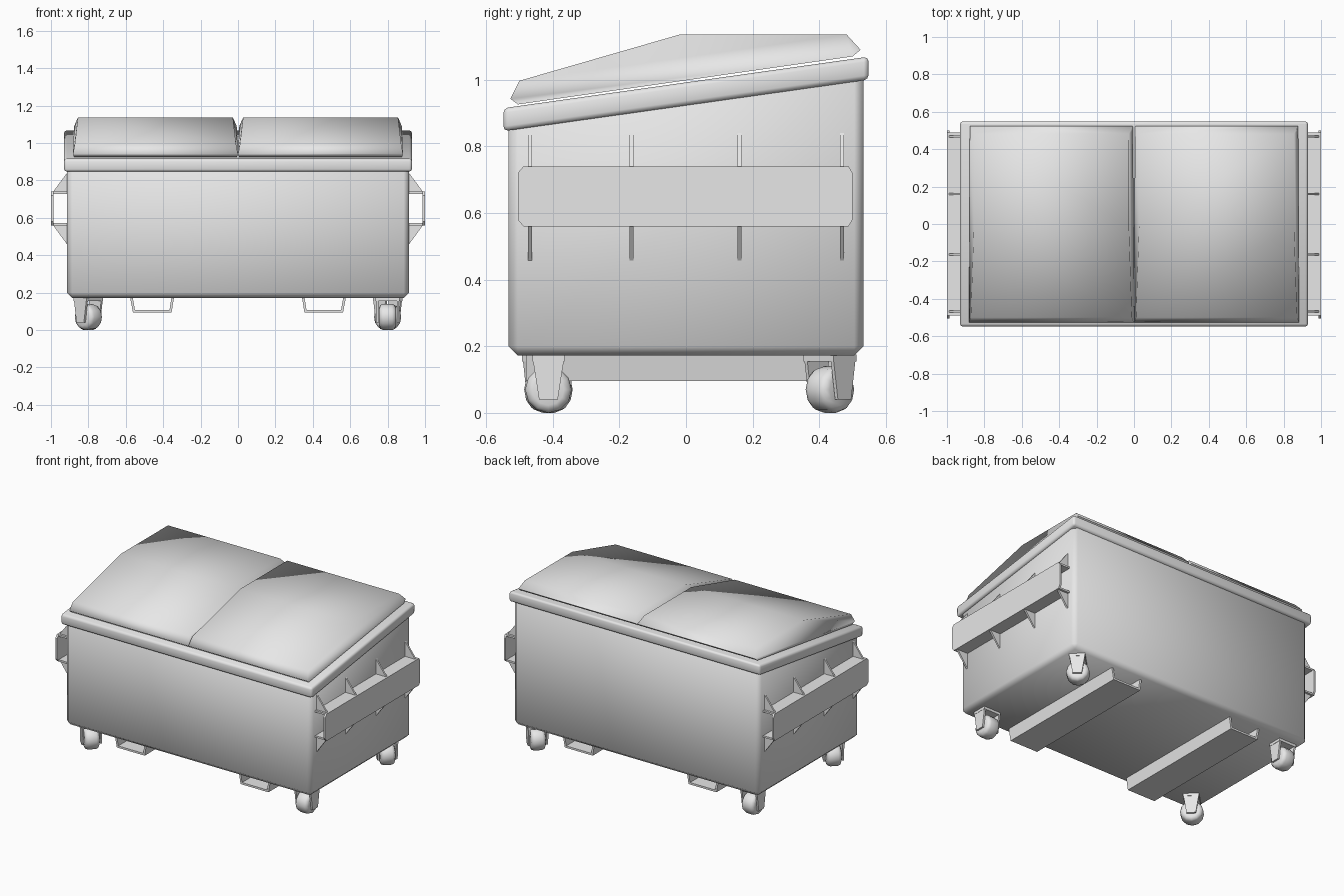
import bpy, bmesh, math
from mathutils import Matrix, Vector

cube = bpy.data.objects.get("Cube")
if cube:
    bpy.data.objects.remove(cube)

GREY = (0.8, 0.8, 0.8, 1.0)
paint = bpy.data.materials.new("grey_paint")
paint.use_nodes = True
paint.diffuse_color = GREY
paint.node_tree.nodes["Principled BSDF"].inputs["Base Color"].default_value = GREY

SLOPE = 0.141  # rise of the rim from front to back


def finish(name, bm, smooth=None, bevel=0, segments=1, matrix=None):
    """Turn a bmesh into a named object, bevelled and shaded."""
    if bevel:
        bmesh.ops.bevel(bm, geom=bm.edges[:], offset=bevel, segments=segments,
                        profile=0.5, affect='EDGES')
    if matrix:
        bm.transform(matrix)
    bmesh.ops.recalc_face_normals(bm, faces=bm.faces[:])
    mesh = bpy.data.meshes.new(name)
    bm.to_mesh(mesh)
    bm.free()
    mesh.materials.append(paint)
    if smooth:
        mesh.polygons.foreach_set("use_smooth", [True] * len(mesh.polygons))
        mesh.set_sharp_from_angle(angle=math.radians(smooth))
    obj = bpy.data.objects.new(name, mesh)
    bpy.context.collection.objects.link(obj)
    return obj


def prism(points, axis, lo, hi):
    """Extrude a profile along x (points are y,z) or y (points are x,z)."""
    bm = bmesh.new()
    rings = []
    for d in (lo, hi):
        rings.append([bm.verts.new((d, a, b) if axis == 'x' else (a, d, b))
                      for a, b in points])
    bm.faces.new(rings[0])
    bm.faces.new(rings[1])
    n = len(points)
    for i in range(n):
        j = (i + 1) % n
        bm.faces.new((rings[0][i], rings[0][j], rings[1][j], rings[1][i]))
    return bm


def sloped(y, bottom, top, flat_bottom=False):
    """Side profile whose edges follow the slope of the rim."""
    k = 0 if flat_bottom else SLOPE
    return [(-y, bottom - k * y), (y, bottom + k * y),
            (y, top + SLOPE * y), (-y, top - SLOPE * y)]


def rect(a0, a1, b0, b1):
    return [(a0, b0), (a1, b0), (a1, b1), (a0, b1)]


# Bin body and the rounded rim around its top
finish("body", prism(sloped(0.533, 0.172, 0.96, True), 'x', -0.914, 0.914),
       smooth=50, bevel=0.028)
finish("rim", prism(sloped(0.548, 0.923, 0.992), 'x', -0.93, 0.93),
       smooth=60, bevel=0.014, segments=2)

# Two lids: side profile plus how far each point is drawn in sideways
LID = [(-0.505, 0.926, 0.004), (-0.527, 0.943, 0), (-0.5, 0.997, 0.01),
       (-0.018, 1.136, 0.026), (0.482, 1.136, 0.026), (0.524, 1.09, 0.006),
       (0.5, 1.07, 0.004)]
for side, label in ((1, "left"), (-1, "right")):
    bm = prism([(y, z) for y, z, _ in LID], 'x', 0.001, 0.882)
    bm.verts.ensure_lookup_table()
    for i, (_, _, inset) in enumerate(LID):
        bm.verts[i].co.x += inset
        bm.verts[i + len(LID)].co.x -= inset
    finish(label + "_lid", bm, smooth=88, matrix=Matrix.Scale(side, 4, Vector((1, 0, 0))))

# Lifting sleeves on both sides, with gussets above and below
TAB = [(-0.505, 0.58), (-0.488, 0.56), (0.488, 0.56), (0.5, 0.58),
       (0.5, 0.72), (0.488, 0.74), (-0.488, 0.74), (-0.505, 0.72)]
for side, label in ((1, "left"), (-1, "right")):
    flip = Matrix.Scale(side, 4, Vector((1, 0, 0)))
    finish(label + "_sleeve_plate", prism(TAB, 'x', 0.987, 1.0), matrix=flip)
    for z, part in ((0.56, "bottom"), (0.728, "top")):
        finish(f"{label}_sleeve_{part}",
               prism(rect(0.905, 0.99, z, z + 0.012), 'y', -0.488, 0.488), matrix=flip)
    for y in (-0.468, -0.163, 0.16, 0.468):
        for z, tip, part in ((0.738, 0.84, "upper"), (0.562, 0.458, "lower")):
            finish(f"{label}_{part}_gusset",
                   prism([(0.905, z), (0.99, z), (0.914, tip), (0.905, tip)],
                         'y', y - 0.006, y + 0.006), matrix=flip)

# Fork channels under the floor
CHANNEL = [(0.342, 0.175), (0.355, 0.095), (0.562, 0.095), (0.577, 0.175),
           (0.563, 0.175), (0.551, 0.108), (0.366, 0.108), (0.356, 0.175)]
for side, label in ((1, "left"), (-1, "right")):
    finish(label + "_fork_channel", prism(CHANNEL, 'y', -0.48, 0.48),
           matrix=Matrix.Scale(side, 4, Vector((1, 0, 0))))

# Casters: two straight and two swivelled
LEG = [(-0.048, 0.168), (0.048, 0.168), (0.028, 0.04), (-0.028, 0.04)]
for x, y, turn, label in ((0.8, -0.413, 0, "front_left"), (-0.8, -0.413, 45, "front_right"),
                          (0.8, 0.432, 45, "back_left"), (-0.8, 0.432, 0, "back_right")):
    place = Matrix.Translation((x, y, 0)) @ Matrix.Rotation(math.radians(turn), 4, 'Z')
    finish(label + "_caster_mount",
           prism(rect(-0.064, 0.064, 0.155, 0.175), 'y', -0.048, 0.048), matrix=place)
    for s in (-1, 1):
        finish(label + "_caster_leg",
               prism(LEG, 'x', s * 0.05, s * 0.062), matrix=place)
    bm = bmesh.new()
    bmesh.ops.create_cone(bm, cap_ends=True, segments=12, radius1=0.07, radius2=0.07,
                          depth=0.092, matrix=Matrix.Translation((0, 0, 0.07))
                          @ Matrix.Rotation(math.pi / 2, 4, 'Y'))
    rims = [e for e in bm.edges if abs(e.verts[0].co.x - e.verts[1].co.x) < 0.01]
    bmesh.ops.bevel(bm, geom=rims, offset=0.022, segments=2, profile=0.5, affect='EDGES')
    finish(label + "_wheel", bm, smooth=50, matrix=place)
